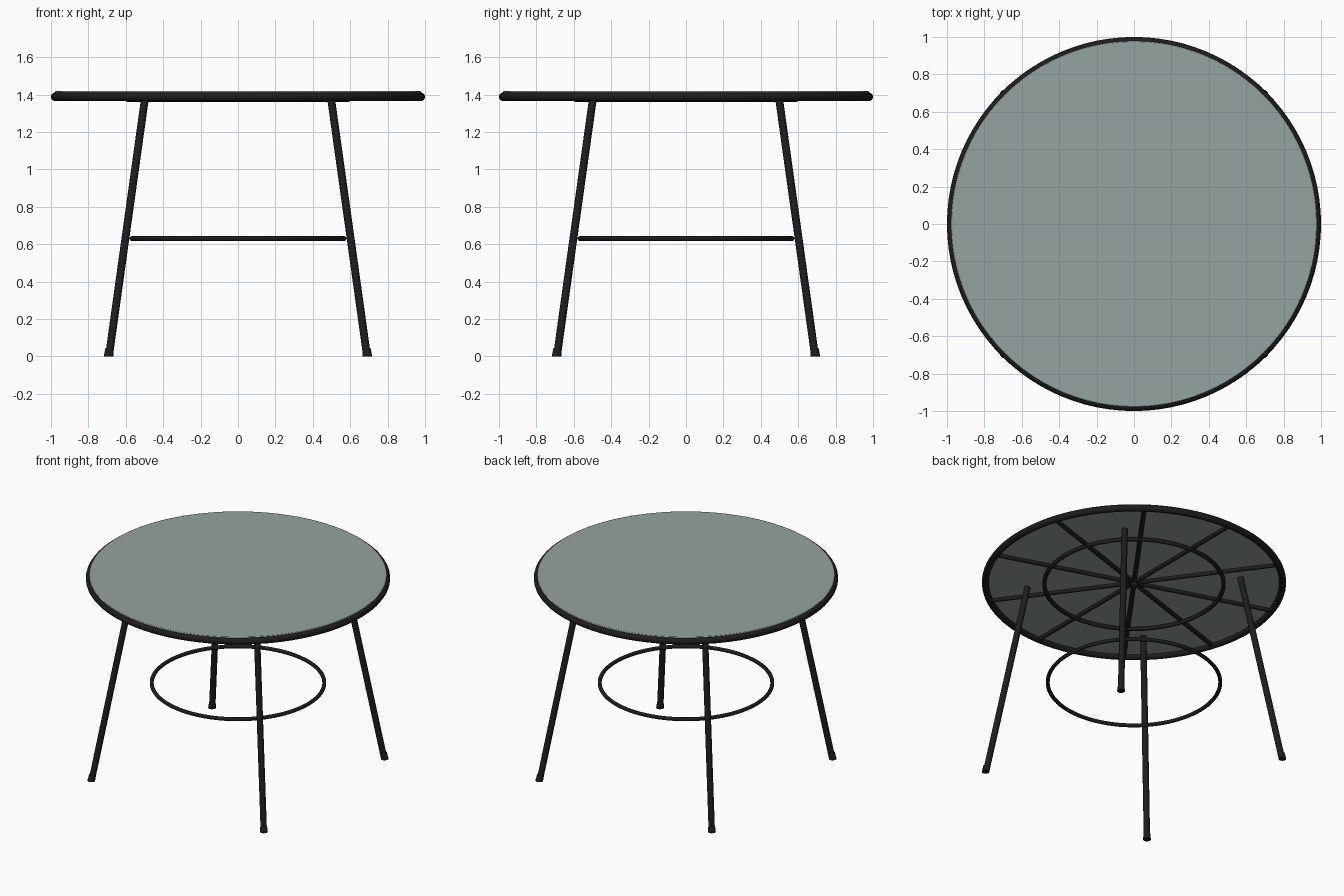
import bpy, math
from mathutils import Vector

if "Cube" in bpy.data.objects:
    bpy.data.objects.remove(bpy.data.objects["Cube"])


def material(name, color):
    m = bpy.data.materials.new(name)
    m.diffuse_color = color
    m.use_nodes = True
    m.node_tree.nodes["Principled BSDF"].inputs["Base Color"].default_value = m.diffuse_color
    return m


METAL = material("dark_metal", (0.012, 0.012, 0.013, 1))
GLASS = material("frosted_glass", (0.30, 0.37, 0.35, 1))


def finish(name, mat):
    o = bpy.context.object
    o.name = name
    o.data.materials.append(mat)
    bpy.ops.object.shade_smooth_by_angle(angle=math.radians(40))
    return o


def ring(name, outer, tube, z):
    bpy.ops.mesh.primitive_torus_add(major_radius=outer - tube, minor_radius=tube,
                                     major_segments=96, minor_segments=16, location=(0, 0, z))
    return finish(name, METAL)


def rod(name, a, b, r1, r2=None, sides=20):
    a, b = Vector(a), Vector(b)
    d = b - a
    bpy.ops.mesh.primitive_cone_add(vertices=sides, radius1=r1, radius2=r2 or r1,
                                    depth=d.length, location=(a + b) / 2,
                                    rotation=d.to_track_quat('Z', 'Y').to_euler())
    return finish(name, METAL)


# Glass top with a slightly eased edge
bpy.ops.mesh.primitive_cylinder_add(vertices=96, radius=0.978, depth=0.026, location=(0, 0, 1.405))
top = finish("glass_top", GLASS)
bevel = top.modifiers.new("eased_edge", 'BEVEL')
bevel.width = 0.004
bevel.segments = 2

# Rim and the two hoops
ring("rim", 1.0, 0.023, 1.388)
ring("support_hoop", 0.603, 0.014, 1.375)
ring("lower_hoop", 0.58, 0.013, 0.63)

# Ten spokes under the glass
for i in range(10):
    a = math.radians(18 + 36 * i)
    c, s = math.cos(a), math.sin(a)
    rod(f"spoke_{i + 1}", (0.025 * c, 0.025 * s, 1.386), (0.975 * c, 0.975 * s, 1.386), 0.015, sides=14)

# Four splayed legs on the diagonals, each with a foot
for sx in (-1, 1):
    for sy in (-1, 1):
        side = f"{'front' if sy < 0 else 'back'}_{'left' if sx < 0 else 'right'}"
        rod(f"{side}_leg", (0.688 * sx, 0.688 * sy, 0.015), (0.497 * sx, 0.497 * sy, 1.383), 0.021)
        rod(f"{side}_foot", (0.692 * sx, 0.692 * sy, 0), (0.687 * sx, 0.687 * sy, 0.042), 0.026, 0.022)
        # Trim the tilted foot flat on the floor
        foot = bpy.context.object
        inv = foot.matrix_basis.inverted()
        for v in foot.data.vertices:
            p = foot.matrix_basis @ v.co
            if p.z < 0.02:
                p.z = 0
                v.co = inv @ p
